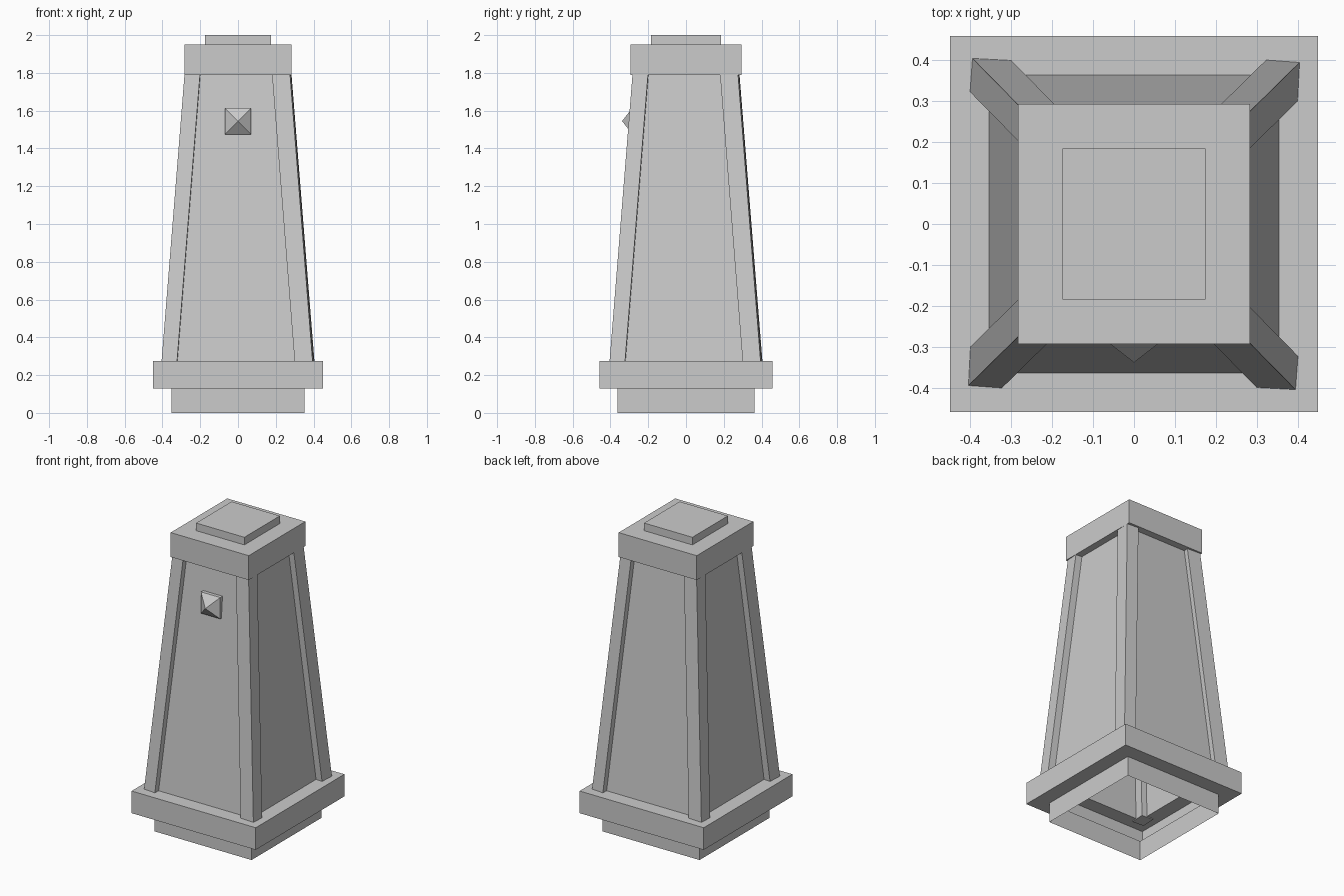
import bpy, bmesh
from mathutils import Matrix, Vector

if "Cube" in bpy.data.objects:
    bpy.data.objects.remove(bpy.data.objects["Cube"])


def loft(name, rings, cap_start=True, cap_end=True):
    """Skin a stack of closed rings into one flat-shaded object."""
    bm = bmesh.new()
    loops = [[bm.verts.new(p) for p in ring] for ring in rings]
    n = len(rings[0])
    for a, b in zip(loops, loops[1:]):
        for i in range(n):
            j = (i + 1) % n
            bm.faces.new((a[i], a[j], b[j], b[i]))
    if cap_start:
        bm.faces.new(loops[0][::-1])
    if cap_end:
        bm.faces.new(loops[-1])
    bmesh.ops.recalc_face_normals(bm, faces=bm.faces)
    mesh = bpy.data.meshes.new(name)
    bm.to_mesh(mesh)
    bm.free()
    obj = bpy.data.objects.new(name, mesh)
    bpy.context.collection.objects.link(obj)
    return obj


def rect(hx, hy, z):
    return [(-hx, -hy, z), (hx, -hy, z), (hx, hy, z), (-hx, hy, z)]


# Hollow pillar shell, open underneath: plinth, ledge, tapered walls, cap, top plate
profile = [
    (0.352, 0.362, 0.0), (0.352, 0.362, 0.13),
    (0.45, 0.459, 0.13), (0.45, 0.459, 0.275),
    (0.354, 0.364, 0.275), (0.237, 0.247, 1.79),
    (0.283, 0.293, 1.79), (0.283, 0.293, 1.95),
    (0.175, 0.184, 1.95), (0.175, 0.184, 2.0),
]
loft("pillar_shell", [rect(*p) for p in profile], cap_start=False)

# Four leaning corner posts, slightly twisted, repeated by quarter turns
foot = [(-0.405, -0.395), (-0.323, -0.401), (-0.318, -0.306), (-0.40, -0.30)]
lean = Vector((0.122, 0.12))
corners = ["front_left", "front_right", "back_right", "back_left"]
for k, corner in enumerate(corners):
    turn = Matrix.Rotation(k * 1.5707963, 3, 'Z')
    bottom = [turn @ Vector((x, y, 0.27)) for x, y in foot]
    top = [turn @ Vector((x + lean.x, y + lean.y, 1.795)) for x, y in foot]
    loft(corner + "_post", [bottom, top])

# Pyramid stud on the front panel
h, zc = 0.07, 1.545
stud = [[(sx * s, y, zc + sz * s) for sx, sz in ((-1, -1), (1, -1), (1, 1), (-1, 1))]
        for s, y in ((h, -0.25), (h, -0.284), (0.0005, -0.338))]
loft("front_stud", stud)
